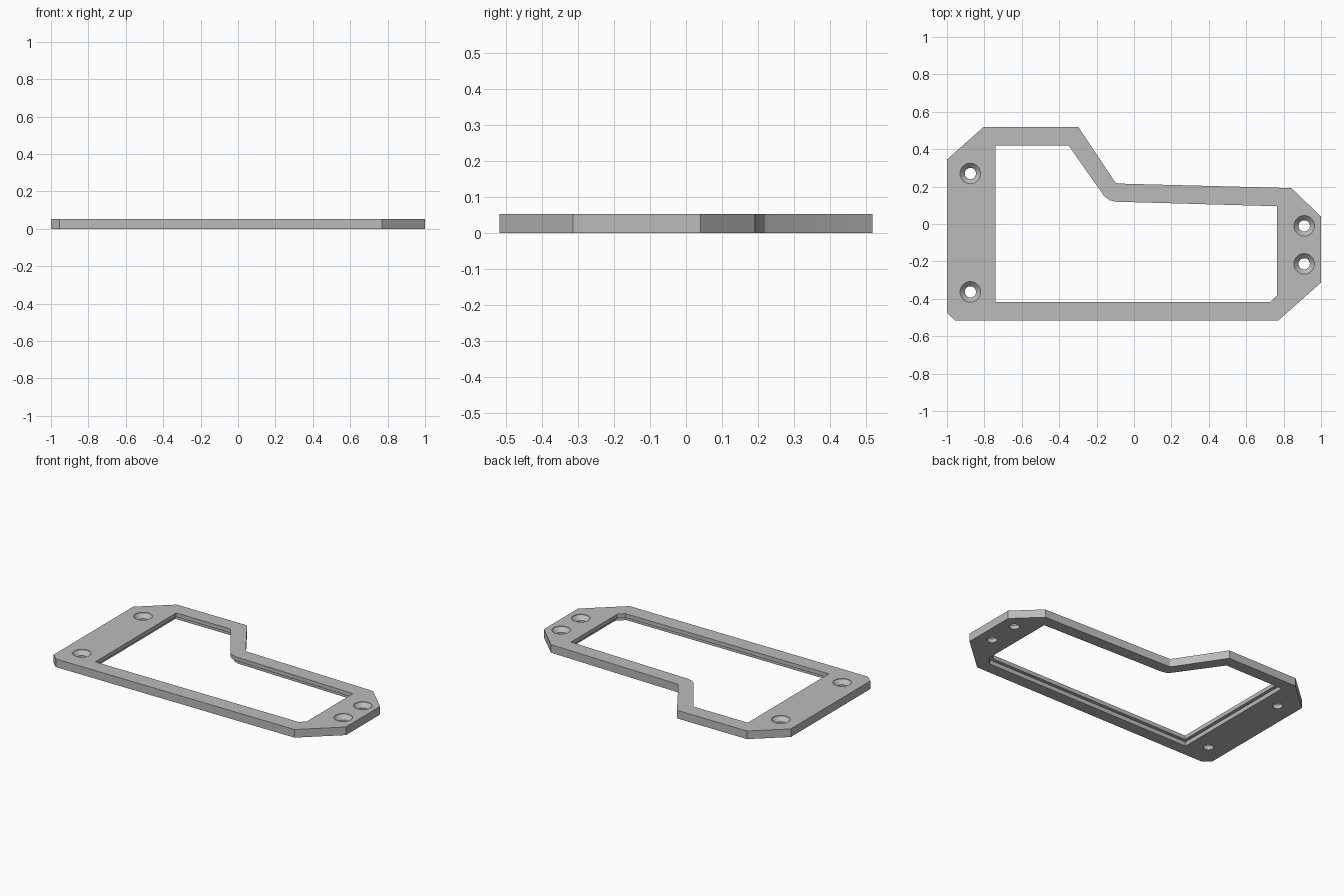
import bpy
import bmesh
from mathutils import Vector

if "Cube" in bpy.data.objects:
    bpy.data.objects.remove(bpy.data.objects["Cube"])

HEIGHT = 0.053
LEDGE = 0.027      # underside of the inner lip
REBATE = 0.022     # width of the step under the lip

grey = bpy.data.materials.new("plain grey")
grey.use_nodes = True
colour = (0.5, 0.5, 0.5, 1)
grey.diffuse_color = colour
grey.node_tree.nodes["Principled BSDF"].inputs["Base Color"].default_value = colour


def finish(name, bm):
    bmesh.ops.recalc_face_normals(bm, faces=bm.faces)
    mesh = bpy.data.meshes.new(name)
    bm.to_mesh(mesh)
    bm.free()
    mesh.materials.append(grey)
    obj = bpy.data.objects.new(name, mesh)
    bpy.context.collection.objects.link(obj)
    return obj


def prism(name, outline, bottom, top):
    bm = bmesh.new()
    face = bm.faces.new([bm.verts.new((x, y, bottom)) for x, y in outline])
    new = bmesh.ops.extrude_face_region(bm, geom=[face])["geom"]
    verts = [v for v in new if isinstance(v, bmesh.types.BMVert)]
    bmesh.ops.translate(bm, verts=verts, vec=(0, 0, top - bottom))
    return finish(name, bm)


def grow(outline, d):
    """Offset a counter-clockwise outline outwards with mitred corners."""
    pts = [Vector(p) for p in outline]
    result = []
    for i, p in enumerate(pts):
        a = (p - pts[i - 1]).normalized()
        b = (pts[(i + 1) % len(pts)] - p).normalized()
        na, nb = Vector((a.y, -a.x)), Vector((b.y, -b.x))
        result.append(p + (na + nb) * d / (1 + na.dot(nb)))
    return result


def lathe(name, x, y, profile, sides=40):
    """Turn a (radius, z) profile into a closed solid standing at x, y."""
    bm = bmesh.new()
    rings = []
    for r, z in profile:
        ring = bmesh.ops.create_circle(bm, segments=sides, radius=r)["verts"]
        bmesh.ops.translate(bm, verts=ring, vec=(x, y, z))
        rings.append(ring)
    for lo, hi in zip(rings, rings[1:]):
        for i in range(sides):
            j = (i + 1) % sides
            bm.faces.new((lo[i], lo[j], hi[j], hi[i]))
    bm.faces.new(rings[0])
    bm.faces.new(rings[-1])
    return finish(name, bm)


# Outer outline and opening, both counter-clockwise
outer = [(-0.955, -0.517), (0.77, -0.517), (1, -0.313), (1, 0.04), (0.842, 0.192),
         (-0.08, 0.216), (-0.094, 0.219), (-0.105, 0.23), (-0.297, 0.518),
         (-0.805, 0.518), (-1, 0.345), (-1, -0.475)]
opening = [(-0.741, -0.416), (0.73, -0.416), (0.765, -0.382), (0.765, 0.095),
           (-0.094, 0.119), (-0.13, 0.127), (-0.158, 0.147), (-0.18, 0.178),
           (-0.35, 0.42), (-0.741, 0.42)]

frame = prism("frame", outer, 0, HEIGHT)

# Cutters: through opening, stepped rebate below, countersunk screw holes
cutters = [prism("opening_cutter", opening, -0.1, 0.2),
           prism("rebate_cutter", grow(opening, REBATE), -0.1, LEDGE)]
for x, y in [(-0.875, 0.27), (-0.875, -0.363), (0.91, -0.01), (0.91, -0.213)]:
    cutters.append(lathe("screw_hole_cutter", x, y,
                         [(0.03, -0.1), (0.03, 0.024), (0.055, HEIGHT - 0.003),
                          (0.055, 0.1)]))

bpy.context.view_layer.objects.active = frame
for cutter in cutters:
    mod = frame.modifiers.new("cut", "BOOLEAN")
    mod.operation = "DIFFERENCE"
    mod.solver = "EXACT"
    mod.object = cutter
    bpy.ops.object.modifier_apply(modifier=mod.name)
    bpy.data.objects.remove(cutter)

# Smooth screw holes, crisp frame edges
bpy.ops.object.select_all(action="DESELECT")
frame.select_set(True)
bpy.ops.object.shade_smooth_by_angle(angle=0.45)
